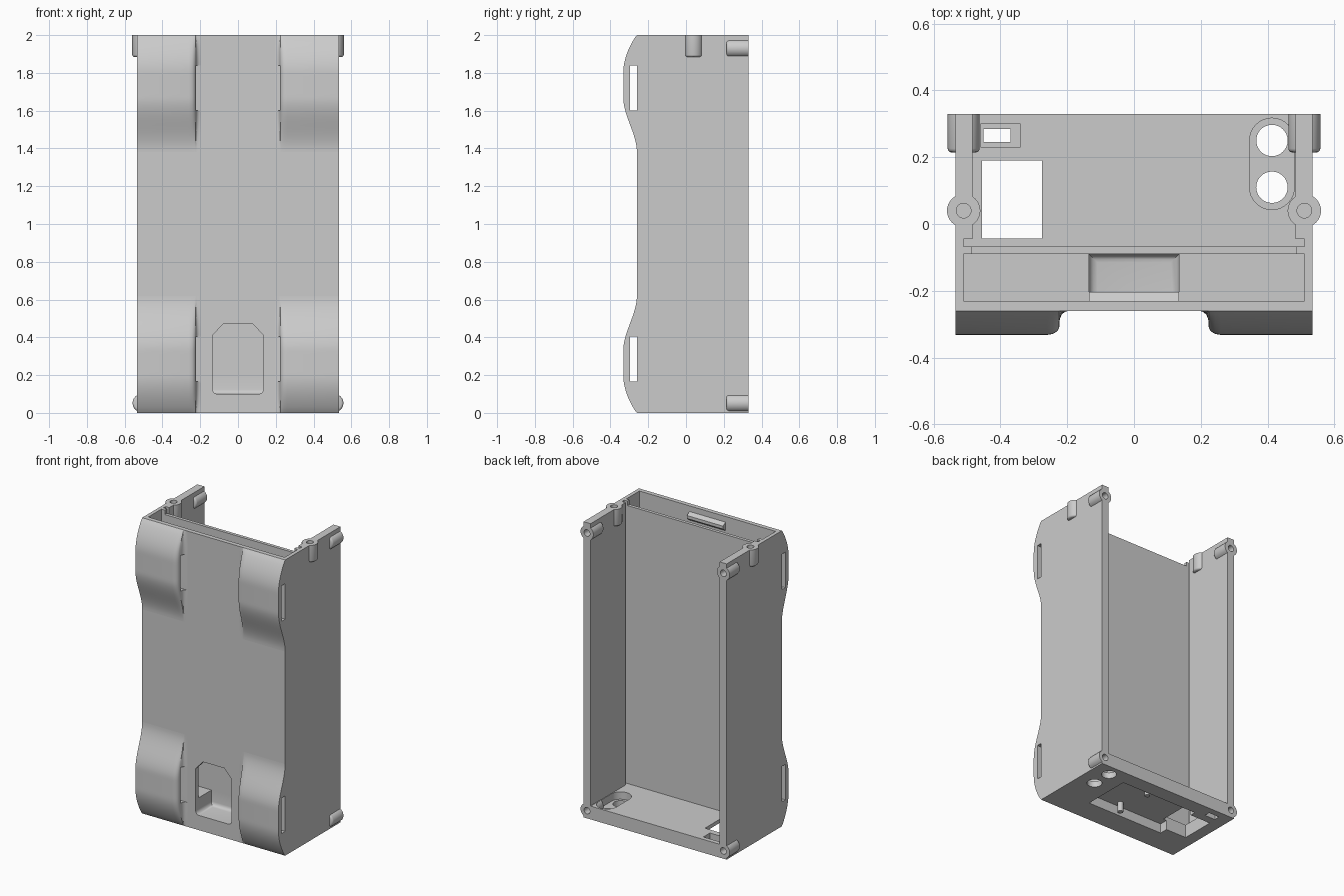
import bpy, bmesh, math
from mathutils import Matrix, Vector

if "Cube" in bpy.data.objects:
    bpy.data.objects.remove(bpy.data.objects["Cube"])

grey = bpy.data.materials.new("plain grey")
grey.use_nodes = True
grey.diffuse_color = (0.6, 0.6, 0.6, 1)
grey.node_tree.nodes["Principled BSDF"].inputs["Base Color"].default_value = (0.6, 0.6, 0.6, 1)


def finish(name, bm):
    bmesh.ops.recalc_face_normals(bm, faces=bm.faces)
    mesh = bpy.data.meshes.new(name)
    bm.to_mesh(mesh)
    bm.free()
    mesh.materials.append(grey)
    ob = bpy.data.objects.new(name, mesh)
    bpy.context.collection.objects.link(ob)
    return ob


def box(name, x, y, z):
    bm = bmesh.new()
    bmesh.ops.create_cube(bm, size=1)
    for v in bm.verts:
        v.co = [r[0] if c < 0 else r[1] for c, r in zip(v.co, (x, y, z))]
    return finish(name, bm)


def cylinder(name, centre, radius, length, axis="Z", bevel=0):
    bm = bmesh.new()
    bmesh.ops.create_cone(bm, cap_ends=True, segments=32, radius1=radius, radius2=radius, depth=length)
    if bevel:
        rim = [e for e in bm.edges if all(v.co.z < 0 for v in e.verts)]
        bmesh.ops.bevel(bm, geom=rim, offset=bevel, segments=3, affect="EDGES", profile=0.5)
    if axis == "Y":
        bm.transform(Matrix.Rotation(-math.pi / 2, 4, "X"))
    bm.transform(Matrix.Translation(centre))
    return finish(name, bm)


def prism(name, points, start, travel):
    """Extrude a closed outline of 3D points."""
    bm = bmesh.new()
    face = bm.faces.new([bm.verts.new(Vector(p) + Vector(start)) for p in points])
    new = bmesh.ops.extrude_face_region(bm, geom=[face])["geom"]
    verts = [g for g in new if isinstance(g, bmesh.types.BMVert)]
    bmesh.ops.translate(bm, verts=verts, vec=travel)
    return finish(name, bm)


def cut(ob, cutters, keep=False):
    bpy.context.view_layer.objects.active = ob
    for c in cutters:
        mod = ob.modifiers.new("cut", "BOOLEAN")
        mod.operation, mod.solver, mod.object = "DIFFERENCE", "EXACT", c
        bpy.ops.object.modifier_apply(modifier=mod.name)
        if not keep:
            bpy.data.objects.remove(c)


def smooth(ob):
    bpy.ops.object.select_all(action="DESELECT")
    ob.select_set(True)
    bpy.context.view_layer.objects.active = ob
    bpy.ops.object.shade_smooth_by_angle(angle=math.radians(35))


# Case body, open at the back and the top
FLOOR = 0.09
case = box("case_body", (-0.535, 0.535), (-0.26, 0.33), (0, 2))
cut(case, [
    box("main_cavity", (-0.483, 0.483), (-0.046, 0.5), (FLOOR, 2.2)),
    box("panel_groove", (-0.51, 0.51), (-0.068, -0.045), (FLOOR, 2.2)),
    box("front_compartment", (-0.51, 0.51), (-0.23, -0.09), (0.2, 2.2)),
    box("partition_trim", (-0.485, 0.485), (-0.1, -0.06), (1.97, 2.2)),
])

# Front window with a rounded scoop behind it
scoop = prism("scoop", [(-0.135, 0, 0.1), (0.135, 0, 0.1), (0.135, 0, 0.41), (0.08, 0, 0.47),
                        (-0.08, 0, 0.47), (-0.135, 0, 0.41)], (0, -0.4, 0), (0, 0.31, 0))
bm = bmesh.new()
bm.from_mesh(scoop.data)
low = [e for e in bm.edges if all(v.co.z < 0.11 for v in e.verts)
       and not all(v.co.y < -0.3 for v in e.verts)]
bmesh.ops.bevel(bm, geom=low, offset=0.025, segments=4, affect="EDGES", profile=0.5)
bm.to_mesh(scoop.data)
bm.free()

# Connector holes and recesses in the floor
RX, RY, RR = 0.413, (0.11, 0.25), 0.067
stadium = []
for i in range(34):
    a = math.pi * (i if i < 17 else i - 1) / 16
    stadium.append((RX + RR * math.cos(a), RY[1 if i < 17 else 0] + RR * math.sin(a), 0))
cut(case, [
    scoop,
    prism("round_recess", stadium, (0, 0, 0.04), (0, 0, 0.1)),
    box("square_hole", (-0.455, -0.275), (-0.043, 0.19), (-0.1, 0.15)),
    box("small_recess", (-0.46, -0.34), (0.23, 0.30), (0.04, 0.15)),
    box("small_hole", (-0.45, -0.37), (0.245, 0.285), (-0.1, 0.15)),
    box("underside_recess", (-0.30, 0.28), (-0.1, 0.23), (-0.1, 0.065)),
] + [cylinder("round_hole", (RX, y, 0), 0.047, 0.4) for y in RY])

# Posts in the underside recess
for n, (x, y) in enumerate([(0.06, -0.06), (0.06, 0.2)]):
    smooth(cylinder(f"underside_post_{n + 1}", (x, y, 0.035), 0.018, 0.07))

# Catch on the inside of the front wall
prism("front_wall_catch", [(0, -0.235, 1.9), (0, -0.203, 1.925), (0, -0.203, 1.945), (0, -0.235, 1.965)],
      (-0.135, 0, 0), (0.27, 0, 0))

# Screw bosses on both sides, with their holes
for side, s in (("left", 1), ("right", -1)):
    x = 0.51 * s
    bosses = [
        (f"{side}_top_boss", cylinder(f"{side}_top_boss", (x, 0.04, 1.942), 0.05, 0.116, "Z", 0.012),
         cylinder("hole", (x, 0.04, 1.98), 0.022, 0.16)),
    ]
    for level, z in (("lower", 0.052), ("upper", 1.93)):
        name = f"{side}_{level}_back_boss"
        bosses.append((name, cylinder(name, (x, 0.272, z), 0.048, 0.116, "Y", 0.012),
                       cylinder("hole", (x, 0.31, z), 0.022, 0.16, "Y")))
    for name, boss, hole in bosses:
        cut(case, [hole], keep=True)
        cut(boss, [hole])
        smooth(boss)
smooth(case)


# Strap loops: a bulge lofted across x and fading out on the inner side
def ease(t):
    t = min(max(t, 0), 1)
    return t * t * (3 - 2 * t)


def bulge(t):
    """Height over the front wall, t measured from the outer end."""
    if t < 0.2:
        return 0.072 * math.sin(math.pi / 2 * t / 0.2) ** 0.85
    return 0.072 * (1 - ease((t - 0.33) / 0.29))


SECTION = [(0.535, 1), (0.26, 1), (0.243, 0.96), (0.23, 0.85), (0.224, 0.7),
           (0.222, 0.35), (0.216, 0.15), (0.206, 0.04), (0.195, 0)]
STEPS = 40


def strap_loop(name, s, top):
    bm = bmesh.new()
    rows = []
    for x, f in SECTION:
        row = []
        for i in range(STEPS + 1):
            t = 0.62 * i / STEPS
            row.append(bm.verts.new((s * x, -0.26 - bulge(t) * f, 2 - t if top else t)))
        zs = (row[-1].co.z, row[0].co.z)
        row += [bm.verts.new((s * x, -0.245, z)) for z in zs]
        rows.append(row)
    n = len(rows[0])
    for a, b in zip(rows, rows[1:]):
        for i in range(n):
            j = (i + 1) % n
            bm.faces.new((a[i], a[j], b[j], b[i]))
    bm.faces.new(rows[0])
    bm.faces.new(rows[-1])
    ob = finish(name, bm)
    z = (1.6, 1.84) if top else (0.165, 0.405)
    cut(ob, [box("slot", sorted((s * 0.18, s * 0.6)), (-0.297, -0.2601), z)])
    smooth(ob)


for side, s in (("left", 1), ("right", -1)):
    strap_loop(f"{side}_lower_strap_loop", s, False)
    strap_loop(f"{side}_upper_strap_loop", s, True)
